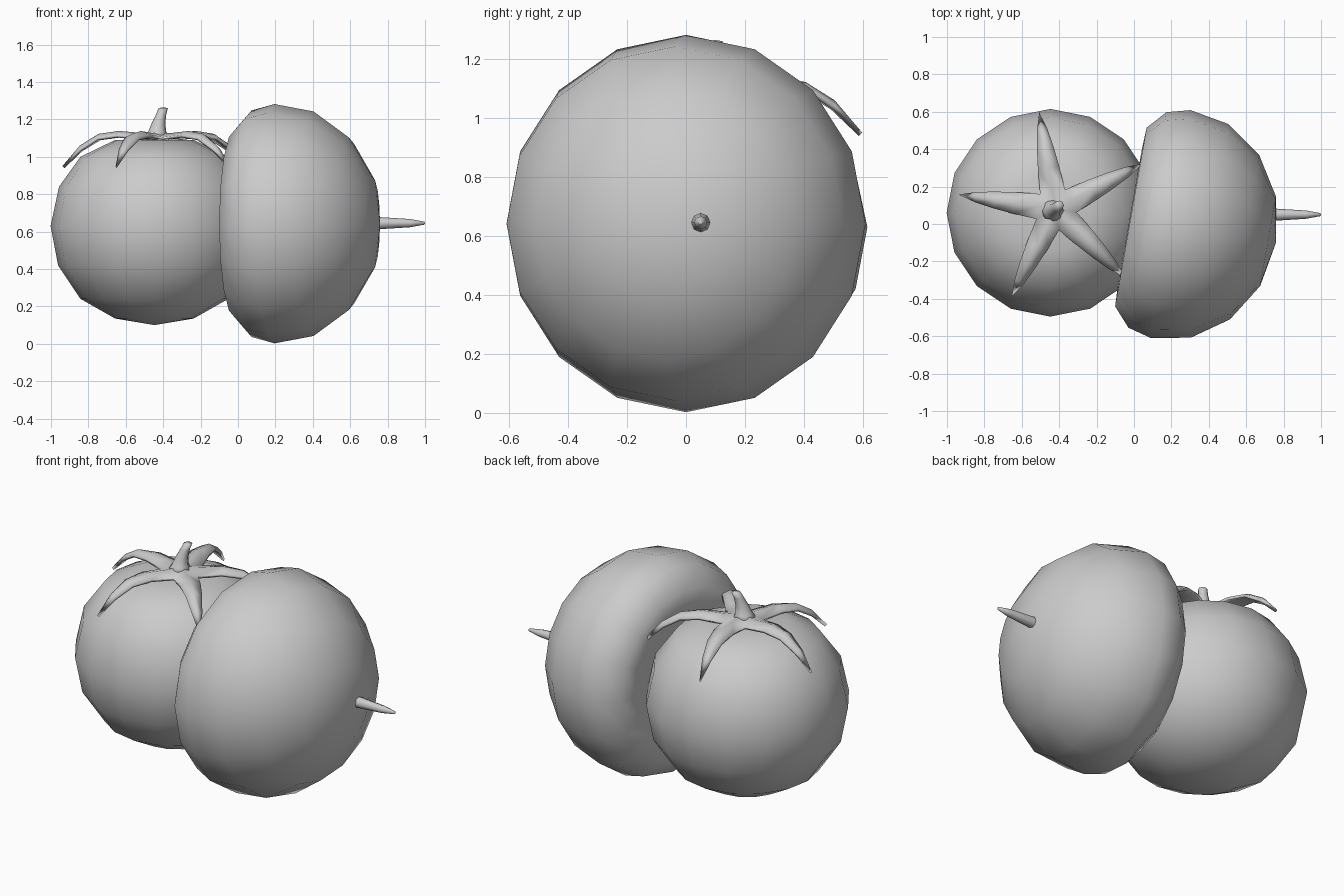
import bpy, bmesh, math
from mathutils import Matrix, Vector

if "Cube" in bpy.data.objects:
    bpy.data.objects.remove(bpy.data.objects["Cube"])


def finish(name, bm, matrix=Matrix()):
    bmesh.ops.recalc_face_normals(bm, faces=bm.faces)
    for f in bm.faces:
        f.smooth = True
    mesh = bpy.data.meshes.new(name)
    bm.to_mesh(mesh)
    bm.free()
    ob = bpy.data.objects.new(name, mesh)
    bpy.context.collection.objects.link(ob)
    ob.matrix_world = matrix
    return ob


def tube(name, rings, segs, matrix=Matrix()):
    """Skin round rings given as (x, y, z, radius); radius 0 makes a pole."""
    bm = bmesh.new()
    loops = []
    for x, y, z, r in rings:
        n = segs if r else 1
        loops.append([bm.verts.new((x + r * math.cos(2 * math.pi * k / segs),
                                    y + r * math.sin(2 * math.pi * k / segs), z))
                      for k in range(n)])
    for a, b in zip(loops, loops[1:]):
        for k in range(segs):
            j = (k + 1) % segs
            if len(a) == 1:
                bm.faces.new((a[0], b[k], b[j]))
            elif len(b) == 1:
                bm.faces.new((a[k], a[j], b[0]))
            else:
                bm.faces.new((a[k], a[j], b[j], b[k]))
    return finish(name, bm, matrix)


# Tomato with a dimpled top
tomato = [(0, .10), (.21, .135), (.395, .24), (.515, .42), (.555, .63),
          (.51, .84), (.395, 1.0), (.21, 1.09), (0, 1.05)]
tube("tomato", [(0, 0, z, r) for r, z in tomato], 16,
     Matrix.Translation((-.447, .06, 0)))

# Rounded dome lying on its side, hollowed slightly on the tomato side
dome = [(0, -.10), (.18, -.15), (.37, -.22), (.485, -.215), (.585, -.125),
        (.618, 0), (.58, .212), (.447, .402), (.243, .53), (0, .573)]
tube("dome", [(0, 0, z, r) for r, z in dome], 16,
     Matrix.Translation((.195, 0, .642))
     @ Matrix.Rotation(math.radians(-10), 4, 'Z')
     @ Matrix.Rotation(math.radians(90), 4, 'Y')
     @ Matrix.Diagonal((1.035, 1, 1, 1)))

# Pick point coming out of the dome
tube("pick", [(0, 0, 0, 0), (0, 0, 0, .035), (0, 0, .26, .032),
              (0, 0, .42, .022), (0, 0, .497, .008), (0, 0, .50, 0)], 8,
     Matrix.Translation((.50, .05, .645)) @ Matrix.Rotation(math.radians(90), 4, 'Y'))

# Five-leaf calyx: ridged leaves sharing the valley points between them
bm = bmesh.new()
centre = bm.verts.new((0, 0, 1.125))
start, step = math.radians(27.5), math.radians(72)
valley = [bm.verts.new((.115 * math.cos(start + (i - .5) * step),
                        .115 * math.sin(start + (i - .5) * step), 1.105))
          for i in range(5)]
stations = [(.22, 1.138, .058), (.33, 1.122, .045), (.43, 1.06, .028)]
for i in range(5):
    ang = start + i * step
    out = Vector((math.cos(ang), math.sin(ang), 0))
    side = Vector((-out.y, out.x, 0))
    up = Vector((0, 0, 1))
    row = [valley[i], bm.verts.new(out * .1 + up * 1.128), valley[(i + 1) % 5]]
    bm.faces.new((centre, row[0], row[1]))
    bm.faces.new((centre, row[1], row[2]))
    for r, z, w in stations:
        new = [bm.verts.new(out * r + side * s * w + up * (z - .02 * abs(s)))
               for s in (-1, 0, 1)]
        for k in (0, 1):
            bm.faces.new((row[k], new[k], new[k + 1], row[k + 1]))
        row = new
    tip = bm.verts.new(out * .525 + up * .95)
    for k in (0, 1):
        bm.faces.new((row[k], tip, row[k + 1]))
calyx = finish("calyx", bm, Matrix.Translation((-.42, .08, 0)))
solid = calyx.modifiers.new("thickness", 'SOLIDIFY')
solid.thickness = .016
solid.offset = -1

# Short bent stem
tube("stem", [(-.435, .07, 1.09, 0), (-.435, .07, 1.10, .07), (-.432, .073, 1.135, .048),
              (-.425, .078, 1.18, .036), (-.41, .09, 1.23, .027),
              (-.40, .10, 1.26, .025), (-.40, .10, 1.265, 0)], 8)
